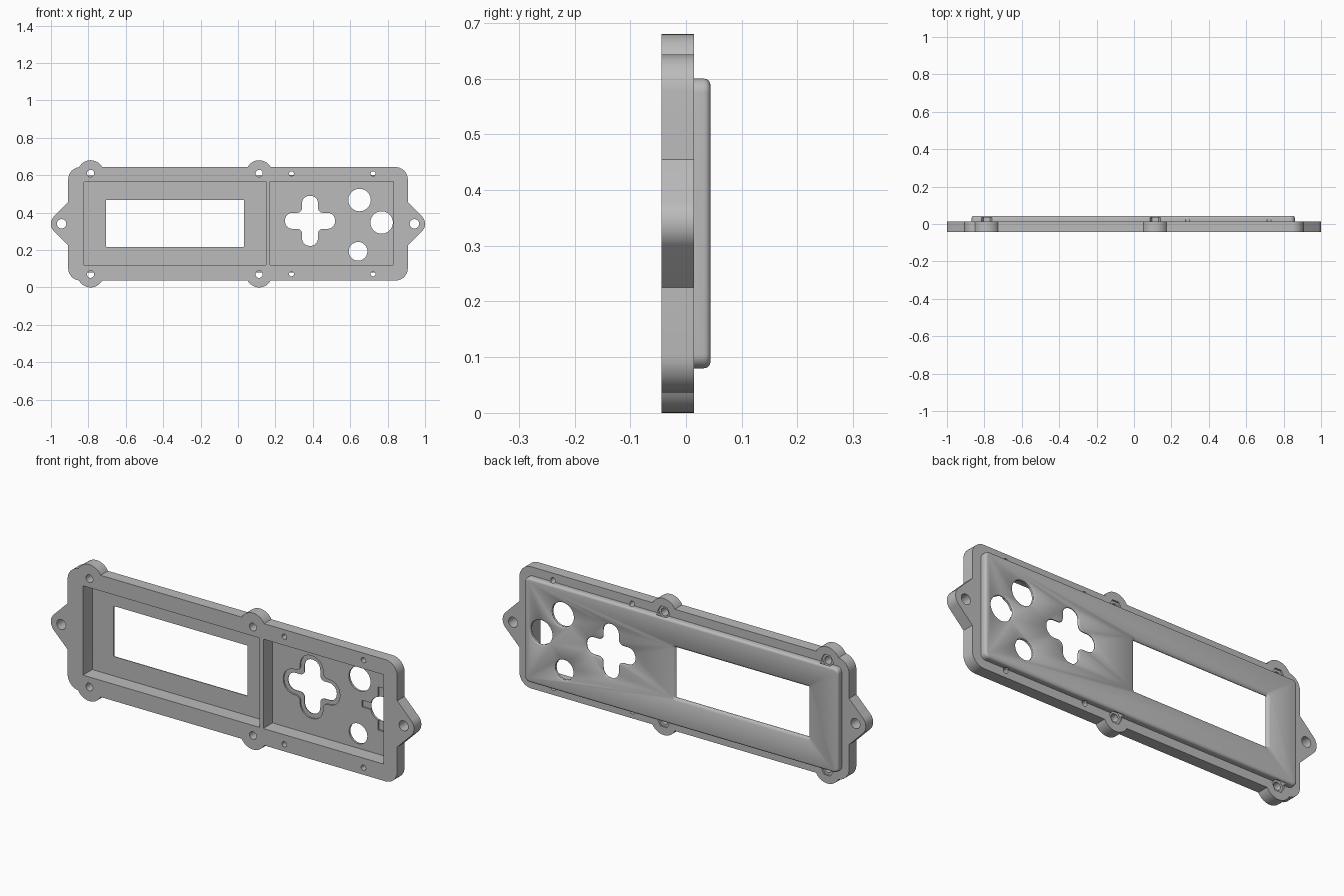
import bpy, bmesh, math
from mathutils import Vector

if "Cube" in bpy.data.objects:
    bpy.data.objects.remove(bpy.data.objects["Cube"], do_unlink=True)

# Depth levels (y), from front to back
FRONT, STEP, FLOOR, POCKET, BACK = -0.044, 0.014, 0.029, 0.034, 0.044
MID = 0.34  # height of the horizontal centre line

grey = bpy.data.materials.new("plastic grey")
grey.use_nodes = True
grey.diffuse_color = (0.5, 0.5, 0.5, 1)
grey.node_tree.nodes["Principled BSDF"].inputs["Base Color"].default_value = (0.5, 0.5, 0.5, 1)


def fillet(points, radii, segs=8):
    """Round each corner of an (x, z) polygon."""
    out = []
    pts = [Vector(p) for p in points]
    for i, p in enumerate(pts):
        a = (pts[i - 1] - p).normalized()
        b = (pts[(i + 1) % len(pts)] - p).normalized()
        half = a.angle(b) / 2
        r = radii[i]
        centre = p + (a + b).normalized() * r / math.sin(half)
        s = p + a * r / math.tan(half) - centre
        e = p + b * r / math.tan(half) - centre
        a0 = math.atan2(s.y, s.x)
        turn = (math.atan2(e.y, e.x) - a0 + math.pi) % math.tau - math.pi
        for k in range(segs + 1):
            t = a0 + turn * k / segs
            out.append((centre.x + r * math.cos(t), centre.y + r * math.sin(t)))
    return out


# Outlines: each returns a function of an outward growth
def rect(x0, x1, z0, z1, r=0.002):
    return lambda g: fillet([(x0 - g, z0 - g), (x1 + g, z0 - g), (x1 + g, z1 + g), (x0 - g, z1 + g)],
                            [max(r + g, 0.001)] * 4)


def disc(x, z, r, n=40, turn=0.0):
    return lambda g: [(x + (r + g) * math.cos(turn + math.tau * k / n),
                       z + (r + g) * math.sin(turn + math.tau * k / n)) for k in range(n)]


def cross(x, z, reach, half):
    def outline(g):
        l, h = reach + g, half + g
        pts, radii = [], []
        for q in range(4):
            c, s = round(math.cos(q * math.pi / 2)), round(math.sin(q * math.pi / 2))
            for u, v, r in ((l, -h, h * 0.95), (l, h, h * 0.95), (h, h, 0.025)):
                pts.append((x + c * u - s * v, z + s * u + c * v))
                radii.append(r)
        return fillet(pts, radii)
    return outline


def loft(name, outline, layers):
    """Solid through copies of the outline at (y, growth) layers."""
    bm = bmesh.new()
    rings = [[bm.verts.new((x, y, z)) for x, z in outline(g)] for y, g in layers]
    n = len(rings[0])
    for lo, hi in zip(rings, rings[1:]):
        for i in range(n):
            j = (i + 1) % n
            bm.faces.new((lo[i], lo[j], hi[j], hi[i]))
    bm.faces.new(rings[0])
    bm.faces.new(rings[-1])
    bmesh.ops.recalc_face_normals(bm, faces=bm.faces)
    mesh = bpy.data.meshes.new(name)
    bm.to_mesh(mesh)
    bm.free()
    mesh.materials.append(grey)
    obj = bpy.data.objects.new(name, mesh)
    bpy.context.collection.objects.link(obj)
    return obj


def combine(target, tool, operation):
    mod = target.modifiers.new(operation, 'BOOLEAN')
    mod.operation, mod.solver, mod.object = operation, 'EXACT', tool
    bpy.context.view_layer.objects.active = target
    bpy.ops.object.modifier_apply(modifier=mod.name)
    bpy.data.objects.remove(tool, do_unlink=True)


# Base plate
panel = loft("face_panel", rect(-0.908, 0.908, 0.037, 0.643, 0.065), [(FRONT, 0), (STEP, 0)])


def add(name, outline, layers):
    combine(panel, loft(name, outline, layers), 'UNION')


def cut(outline, layers):
    tool = loft("cutter", outline, layers)
    tool.hide_render = True
    combine(panel, tool, 'DIFFERENCE')


# Pointed side ears
for side in (-1, 1):
    tab = fillet([(side * 0.85, MID + 0.173), (side * 1.023, MID), (side * 0.85, MID - 0.173)],
                 [0.001, 0.055, 0.001], 16)
    add("side_ear", lambda g: tab, [(FRONT, 0), (STEP, 0)])

# Round screw ears on the long edges
screws = [(x, MID + s * 0.27) for x in (-0.788, 0.113) for s in (-1, 1)]
for x, z in screws:
    add("screw_ear", disc(x, z, 0.07), [(FRONT, 0), (STEP, 0)])

# Raised back with a rounded rim
add("raised_back", rect(-0.868, 0.86, 0.08, 0.6, 0.025),
    [(-0.01, 0), (0.032, 0), (0.037, -0.001), (0.041, -0.004), (0.0432, -0.008), (BACK, -0.012)])

# Two front recesses, split by a thin rib
for x0, x1 in ((-0.823, 0.15), (0.17, 0.832)):
    cut(rect(x0, x1, 0.12, 0.565), [(FRONT - 0.05, 0), (FLOOR, 0)])

# Openings through the back, eased on the outside
def opening(outline, ease):
    cut(outline, [(FLOOR - 0.02, 0), (BACK - ease * 0.8, 0), (BACK - ease * 0.4, ease * 0.25),
                  (BACK, ease), (BACK + 0.02, ease)])


opening(rect(-0.705, 0.033, 0.217, 0.468, 0.004), 0.014)
opening(cross(0.385, 0.356, 0.134, 0.043), 0.006)
for x, z, r in ((0.65, 0.467, 0.06), (0.642, 0.193, 0.05), (0.768, 0.347, 0.06)):
    opening(disc(x, z, r), 0.006)

# Shallow seats around the cross and the right-hand button
cut(cross(0.385, 0.356, 0.156, 0.063), [(FLOOR - 0.02, 0), (FLOOR + 0.007, 0)])
cut(rect(0.752, 0.786, 0.24, 0.455), [(FLOOR - 0.02, 0), (FLOOR + 0.008, 0)])
cut(rect(0.663, 0.74, 0.331, 0.365), [(FLOOR - 0.02, 0), (FLOOR + 0.008, 0)])

# Screw holes with hexagonal nut pockets
for x, z in screws:
    cut(disc(x, z, 0.019, 24), [(FRONT - 0.02, 0), (STEP + 0.006, 0)])
    cut(disc(x, z, 0.034, 6), [(STEP - 0.008, 0), (POCKET, 0)])
for x in (0.286, 0.722):
    for s in (-1, 1):
        cut(disc(x, MID + s * 0.268, 0.013, 20), [(FRONT - 0.02, 0), (0.024, 0)])
for side in (-1, 1):
    cut(disc(side * 0.943, MID, 0.025, 28), [(FRONT - 0.02, 0), (STEP + 0.02, 0)])

bpy.ops.object.select_all(action='DESELECT')
panel.select_set(True)
bpy.context.view_layer.objects.active = panel
bpy.ops.object.shade_smooth_by_angle(angle=math.radians(30))
